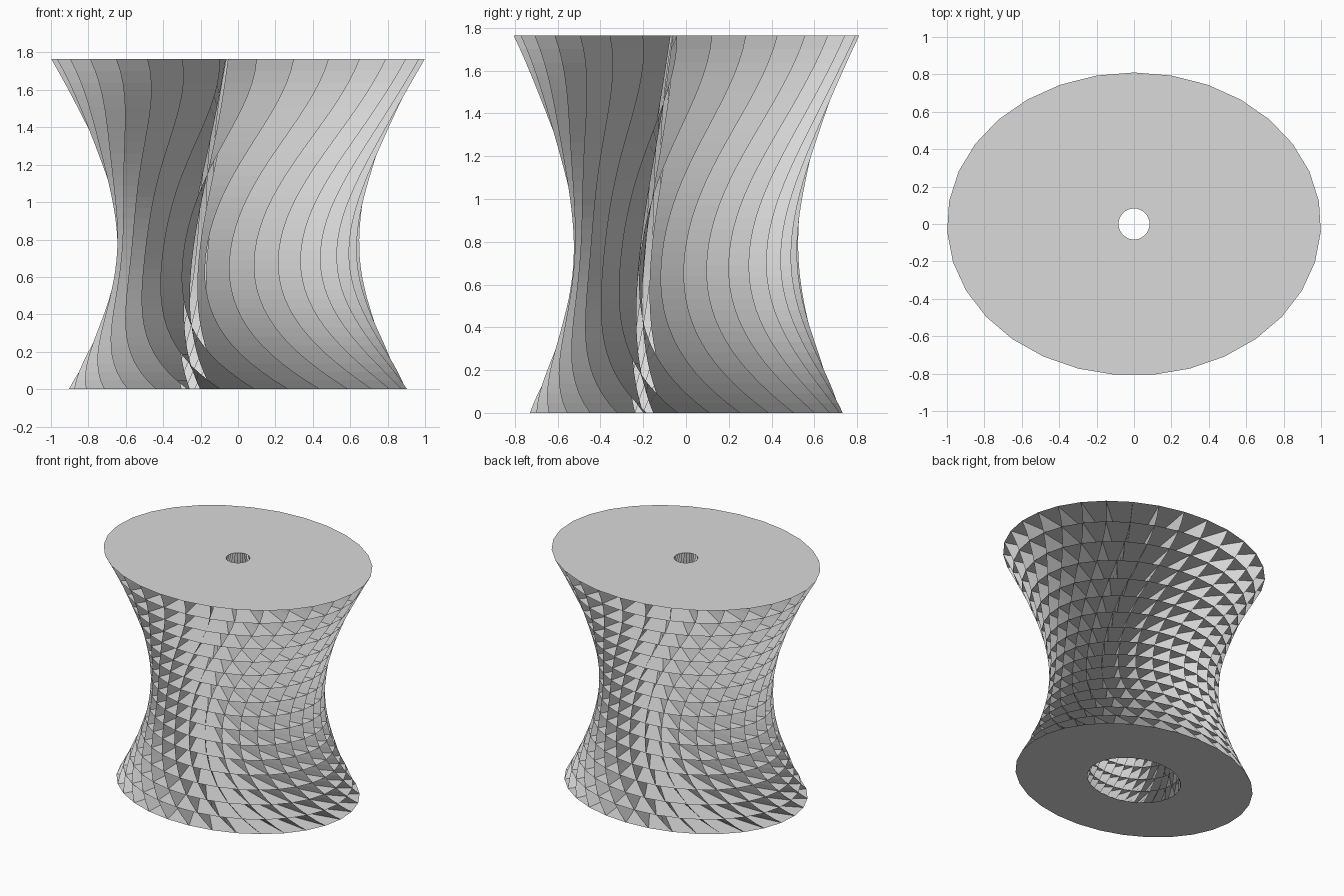
import bpy
import bmesh
from math import sin, cos, radians, tau, pi, sqrt

cube = bpy.data.objects.get("Cube")
if cube:
    bpy.data.objects.remove(cube, do_unlink=True)

HEIGHT = 1.765
FINS = 31
CELLS = 16
ASPECT = 0.81          # depth of the oval compared with its width
WAIST_Z = 0.78
TWIST_Z = 0.65

grey = bpy.data.materials.new("light_grey")
grey.use_nodes = True
grey.diffuse_color = (0.7, 0.7, 0.7, 1)
grey.node_tree.nodes["Principled BSDF"].inputs["Base Color"].default_value = (0.7, 0.7, 0.7, 1)


def height(t):
    """Shelf heights, closer together near the bottom."""
    return 2 * t * (1 - t) * 0.72 + t * t * HEIGHT


def radius(z):
    """Hyperbola from the waist to either rim."""
    waist, rim, reach = 0.648, 0.905, WAIST_Z
    if z > WAIST_Z:
        rim, reach = 1.0, HEIGHT - WAIST_Z
    return sqrt(waist ** 2 + (rim ** 2 - waist ** 2) * ((z - WAIST_Z) / reach) ** 2)


def swirl(z):
    """Turn of the fins, strongest a little below the waist."""
    if z < TWIST_Z:
        return radians(-33) * (1 - (1 - z / TWIST_Z) ** 2)
    u = (z - TWIST_Z) / (HEIGHT - TWIST_Z)
    return radians(-33) * (1 + cos(pi * u)) / 2


def outer_point(i, z):
    r = radius(z)
    a = pi + tau * i / FINS + swirl(z)
    return (r * sin(a), -ASPECT * r * cos(a), z)


def inner_point(i, z):
    t = z / HEIGHT
    fall = 0.4 * t + 0.6 * t * t
    rx = 0.355 + (0.083 - 0.355) * fall
    ry = 0.29 + (0.083 - 0.29) * fall
    a = pi + tau * i / FINS + swirl(z) - radians(29 + 17 * t * t)
    return (rx * sin(a), -ry * cos(a), z)


def make_object(name, bm):
    mesh = bpy.data.meshes.new(name)
    bm.to_mesh(mesh)
    bm.free()
    mesh.materials.append(grey)
    obj = bpy.data.objects.new(name, mesh)
    bpy.context.collection.objects.link(obj)


def strip(bm, pairs, closed=False):
    """Quads between consecutive pairs of points."""
    rails = [(bm.verts.new(p), bm.verts.new(q)) for p, q in pairs]
    if closed:
        rails.append(rails[0])
    for (a, b), (c, d) in zip(rails, rails[1:]):
        bm.faces.new((a, c, d, b))


# Thin oval shelves, each with a hole in the middle
bm = bmesh.new()
for k in range(CELLS + 1):
    z = height(k / CELLS)
    strip(bm, [(inner_point(i, z), outer_point(i, z)) for i in range(FINS)], closed=True)
# Shelves face up, the lowest one faces down
for face in bm.faces:
    face.normal_update()
    up = face.calc_center_median().z > 0.01
    if (face.normal.z > 0) != up:
        face.normal_flip()
make_object("shelves", bm)

# Upright swirling fins that cross the shelves
bm = bmesh.new()
steps = CELLS * 2
for i in range(FINS):
    levels = [height(k / steps) for k in range(steps + 1)]
    strip(bm, [(inner_point(i, z), outer_point(i, z)) for z in levels])
make_object("fins", bm)
